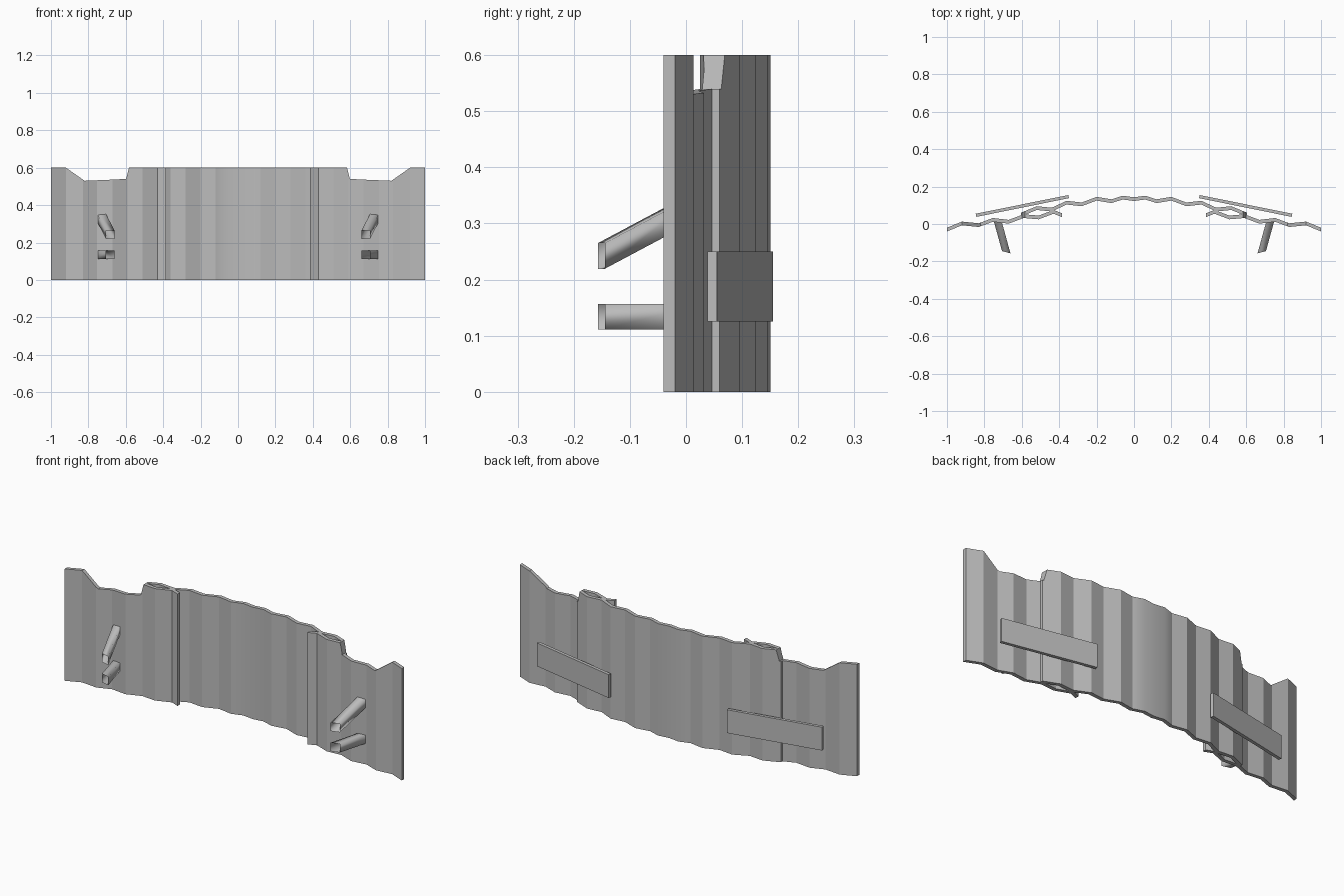
import bpy, bmesh, math
from mathutils import Vector

if "Cube" in bpy.data.objects:
    bpy.data.objects.remove(bpy.data.objects["Cube"])

grey = bpy.data.materials.new("metal grey")
grey.diffuse_color = (0.5, 0.5, 0.5, 1)
grey.use_nodes = True
grey.node_tree.nodes["Principled BSDF"].inputs["Base Color"].default_value = grey.diffuse_color


def finish(name, bm, angle=None):
    """Turn a bmesh into a named, shaded object."""
    bmesh.ops.recalc_face_normals(bm, faces=bm.faces)
    mesh = bpy.data.meshes.new(name)
    bm.to_mesh(mesh)
    bm.free()
    mesh.materials.append(grey)
    obj = bpy.data.objects.new(name, mesh)
    bpy.context.collection.objects.link(obj)
    if angle is not None:
        bpy.ops.object.select_all(action='DESELECT')
        obj.select_set(True)
        bpy.context.view_layer.objects.active = obj
        bpy.ops.object.shade_smooth_by_angle(angle=math.radians(angle))
    return obj


def interp(points, x):
    """Height of a polyline at x."""
    for (x0, y0), (x1, y1) in zip(points, points[1:]):
        if x0 <= x <= x1:
            return y0 + (y1 - y0) * (x - x0) / (x1 - x0)
    return points[-1][1]


# Top outline, with a dip in each wing
TOP = [(0, .6), (.583, .6), (.598, .54), (.7, .535), (.82, .53), (.92, .6), (1, .6)]
THICK = 0.02


def sheet(name, path):
    """Corrugated sheet following a zigzag plan, cut to the top outline."""
    xs = {x for x, _ in path}
    lo, hi = min(xs), max(xs)
    for x, _ in TOP:
        xs |= {v for v in (x, -x) if lo < v < hi}
    bm = bmesh.new()
    rings = []
    for x in sorted(xs):
        y, z = interp(path, x), interp(TOP, abs(x))
        rings.append([bm.verts.new(p) for p in (
            (x, y - THICK / 2, 0), (x, y + THICK / 2, 0),
            (x, y + THICK / 2, z), (x, y - THICK / 2, z))])
    for a, b in zip(rings, rings[1:]):
        for i in range(4):
            j = (i + 1) % 4
            bm.faces.new((a[i], a[j], b[j], b[i]))
    bm.faces.new(rings[0])
    bm.faces.new(rings[-1])
    finish(name, bm, 25.4)


def mirrored(path):
    return sorted((-x, y) for x, y in path)


# Middle sheet, sitting behind the wings
half = [(0, .133), (.06, .141), (.12, .122), (.2, .135), (.28, .105),
        (.36, .114), (.44, .077), (.52, .085), (.605, .05)]
sheet("middle_sheet", mirrored(half[1:]) + half)

# Wing sheets
wing = [(.385, .047), (.43, .065), (.51, .035), (.59, .042), (.67, .012),
        (.755, .022), (.83, -.006), (.92, .003), (1, -.03)]
sheet("right_wing_sheet", wing)
sheet("left_wing_sheet", mirrored(wing))


def plank(name, s):
    """Flat brace across the back of an overlap."""
    bm = bmesh.new()
    along = Vector((s * .495, -.1, 0)).normalized()
    out = Vector((-along.y, along.x, 0))
    bmesh.ops.create_cube(bm, size=1)
    for v in bm.verts:
        c = v.co.copy()
        v.co = (Vector((s * .597, .0965, .1875)) + along * c.x * .505
                + out * c.y * .017 + Vector((0, 0, c.z * .125)))
    finish(name, bm)


def strut(name, s, z_front, z_back):
    """Open-ended square tube on the front."""
    bm = bmesh.new()
    side = Vector((math.cos(.27), s * math.sin(.27), 0)) * .0235
    up = Vector((0, 0, .0228))
    ends = []
    for centre in ((s * .683, -.151, z_front), (s * .73, .02, z_back)):
        c = Vector(centre)
        ends.append([bm.verts.new(c + side * a + up * b)
                     for a, b in ((-1, -1), (1, -1), (1, 1), (-1, 1))])
    for i in range(4):
        j = (i + 1) % 4
        bm.faces.new((ends[0][i], ends[0][j], ends[1][j], ends[1][i]))
    bmesh.ops.recalc_face_normals(bm, faces=bm.faces)
    # make sure the walls face outward
    middle = sum((v.co for v in bm.verts), Vector()) / 8
    face = bm.faces[:][0]
    if face.normal.dot(face.calc_center_median() - middle) < 0:
        bmesh.ops.reverse_faces(bm, faces=bm.faces)
    obj = finish(name, bm)
    for p in obj.data.polygons:
        p.use_smooth = True


for s, label in ((1, "right"), (-1, "left")):
    plank(label + "_back_plank", s)
    strut(label + "_lower_strut", s, .134, .134)
    strut(label + "_upper_strut", s, .242, .333)
